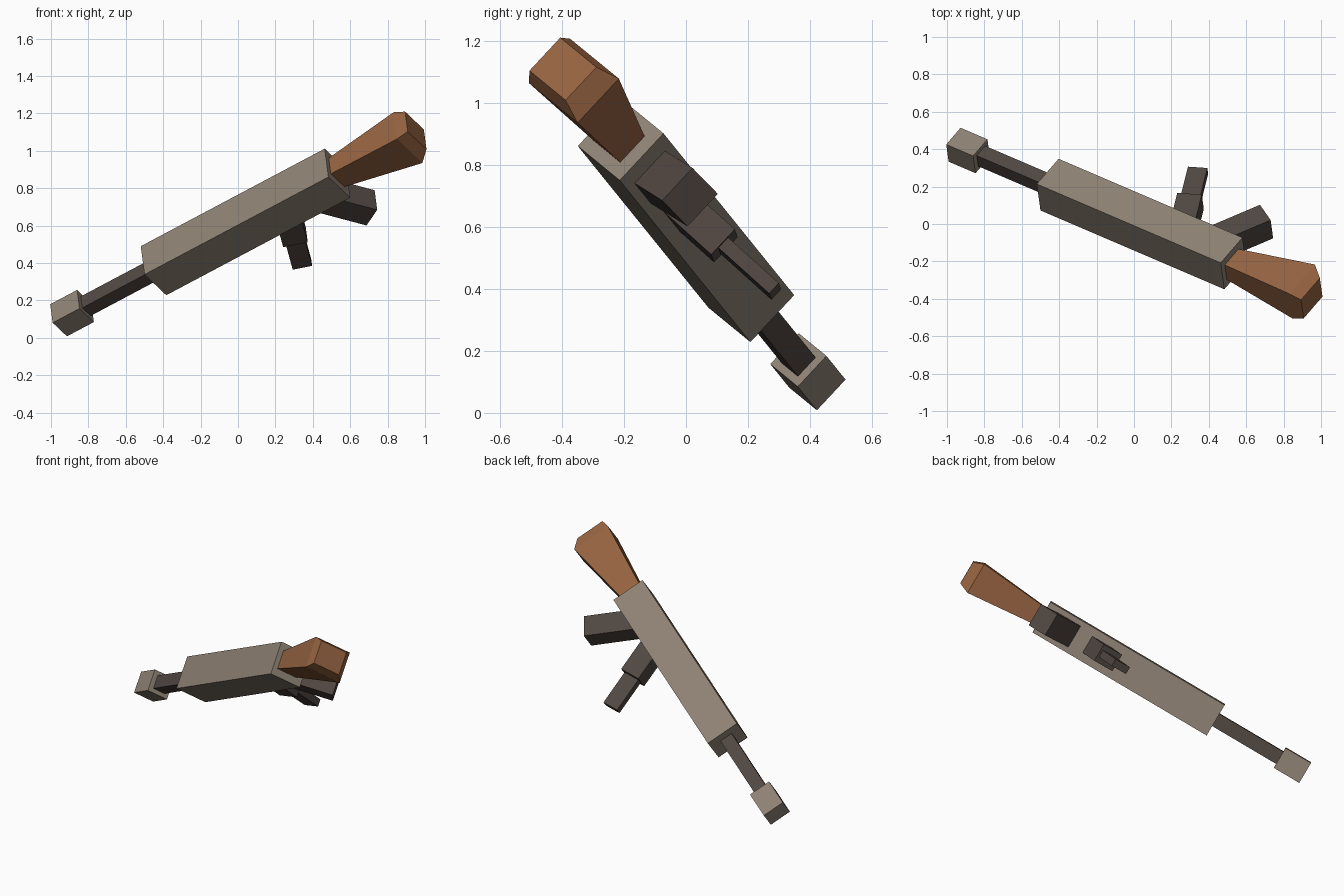
import bpy, bmesh, math
from mathutils import Vector, Matrix

if "Cube" in bpy.data.objects:
    bpy.data.objects.remove(bpy.data.objects["Cube"])

# Tilted frame: local x runs from muzzle to stock, y is sideways, z is up
ax = Vector((0.826, -0.354, 0.438)).normalized()
side = Vector((-0.097, 0.68, 0.728))
side = (side - ax * side.dot(ax)).normalized()
up = ax.cross(side)
frame = Matrix((ax, side, up)).transposed().to_4x4()
frame.translation = (0.04, 0, 0.62)


def material(name, color):
    m = bpy.data.materials.new(name)
    m.diffuse_color = (*color, 1)
    m.use_nodes = True
    m.node_tree.nodes["Principled BSDF"].inputs["Base Color"].default_value = m.diffuse_color
    return m


taupe = material("taupe_metal", (0.27, 0.222, 0.174))
dark = material("dark_metal", (0.082, 0.063, 0.053))
wood = material("brown_wood", (0.305, 0.125, 0.053))


def loft(name, rings, mat):
    """Join four-cornered rings into a closed flat-sided solid."""
    bm = bmesh.new()
    vs = [[bm.verts.new(p) for p in ring] for ring in rings]
    for r, s in zip(vs, vs[1:]):
        for i in range(4):
            j = (i + 1) % 4
            bm.faces.new((r[i], r[j], s[j], s[i]))
    bm.faces.new(vs[0])
    bm.faces.new(vs[-1])
    bmesh.ops.recalc_face_normals(bm, faces=bm.faces)
    mesh = bpy.data.meshes.new(name)
    bm.to_mesh(mesh)
    bm.free()
    mesh.materials.append(mat)
    ob = bpy.data.objects.new(name, mesh)
    bpy.context.collection.objects.link(ob)
    ob.matrix_world = frame
    return ob


def section(x, w, lo, hi):
    return [(x, -w, lo), (x, w, lo), (x, w, hi), (x, -w, hi)]


def slanted(name, end, length, thick, w, angle, mat):
    """Bar hanging below the body; end is the centre of its lower face."""
    d = Vector((math.sin(angle), 0, -math.cos(angle)))
    t = Vector((math.cos(angle), 0, math.sin(angle))) * thick / 2
    s = Vector((0, w, 0))
    e = Vector((end[0], 0, end[1]))
    rings = [[c - t - s, c + t - s, c + t + s, c - t + s]
             for c in (e, e - d * length)]
    return loft(name, rings, mat)


# Receiver, barrel and muzzle
loft("body", [section(-0.595, 0.104, -0.105, 0.105),
              section(0.595, 0.104, -0.105, 0.105)], taupe)
loft("barrel", [section(-1.04, 0.042, -0.037, 0.044),
                section(-0.58, 0.042, -0.037, 0.044)], dark)
loft("muzzle", [section(-1.206, 0.068, -0.064, 0.074),
                section(-1.032, 0.068, -0.064, 0.074)], taupe)

# Flared stock with a chamfered butt
loft("stock", [section(0.585, 0.057, -0.057, 0.073),
               section(1.043, 0.098, -0.134, 0.11),
               section(1.107, 0.073, -0.083, 0.098)], wood)

# Grip and two-step magazine
slanted("grip", (0.581, -0.34), 0.34, 0.13, 0.072, math.radians(30), dark)
slanted("magazine_well", (0.137, -0.268), 0.24, 0.134, 0.056,
        math.radians(-23.5), dark)
slanted("magazine", (0.048, -0.473), 0.26, 0.106, 0.023,
        math.radians(-23.5), dark)
